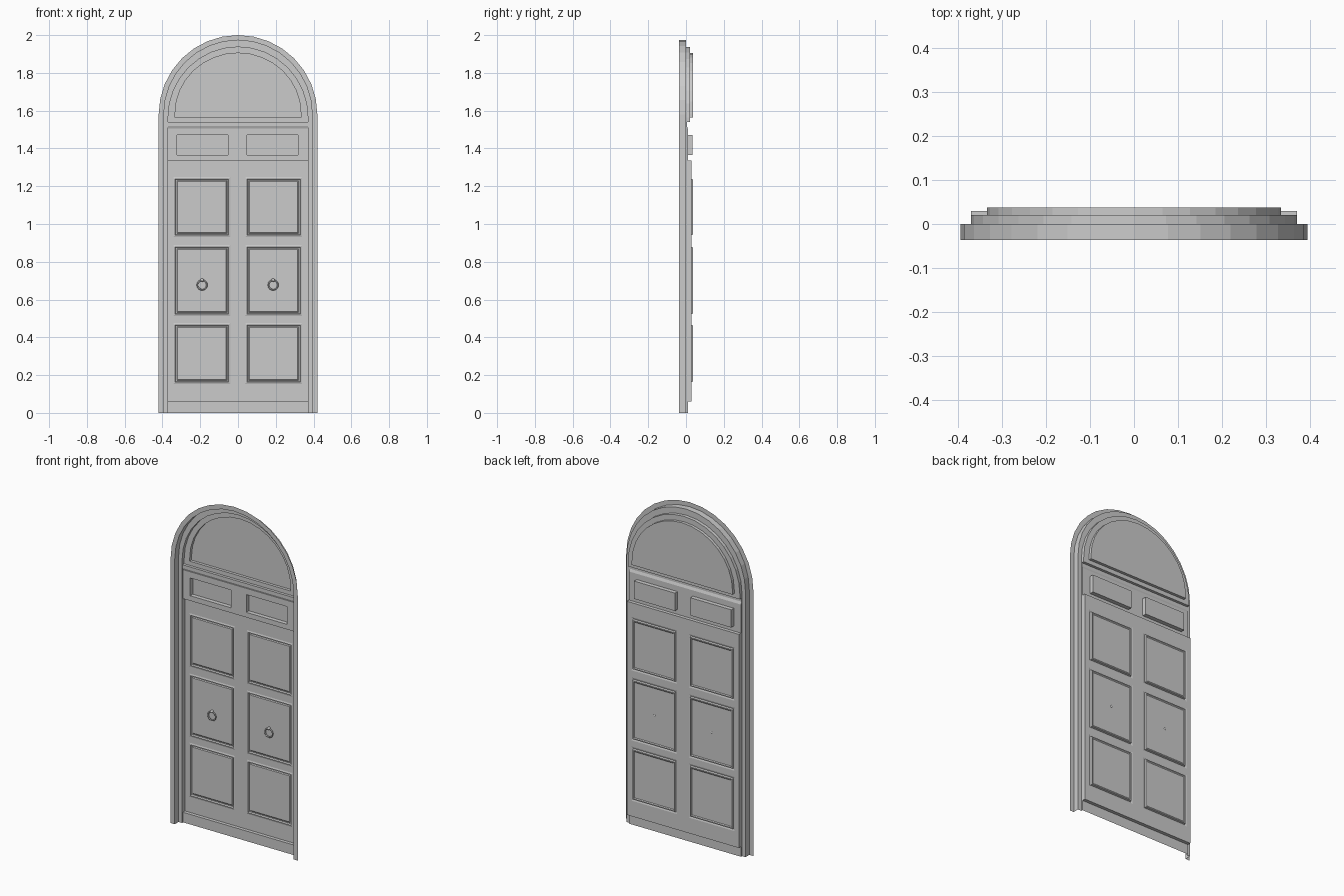
import bpy, bmesh
from math import sin, cos, pi, radians

cube = bpy.data.objects.get("Cube")
if cube:
    bpy.data.objects.remove(cube)

grey = bpy.data.materials.new("plain grey")
grey.use_nodes = True
grey.diffuse_color = (0.6, 0.6, 0.6, 1)
grey.node_tree.nodes["Principled BSDF"].inputs["Base Color"].default_value = (0.6, 0.6, 0.6, 1)


def make_object(name, faces):
    """Build a sheet from point-list faces, welded and facing the front."""
    bm = bmesh.new()
    for points in faces:
        bm.faces.new([bm.verts.new(p) for p in points])
    bmesh.ops.remove_doubles(bm, verts=bm.verts, dist=0.0003)
    bmesh.ops.recalc_face_normals(bm, faces=bm.faces)
    if sum(f.normal.y * f.calc_area() for f in bm.faces) > 0:
        bmesh.ops.reverse_faces(bm, faces=bm.faces)
    mesh = bpy.data.meshes.new(name)
    bm.to_mesh(mesh)
    bm.free()
    mesh.materials.append(grey)
    obj = bpy.data.objects.new(name, mesh)
    bpy.context.collection.objects.link(obj)
    return obj


def arch(half, spring, top, bottom, y, n=16):
    """Arched outline from the foot at +x over the crown to the foot at -x."""
    curve = [(half * cos(pi * i / n), y, spring + (top - spring) * sin(pi * i / n))
             for i in range(n + 1)]
    return [(half, y, bottom)] + curve + [(-half, y, bottom)]


def rect(x0, x1, z0, z1, y, inset=0):
    return [(x0 + inset, y, z0 + inset), (x1 - inset, y, z0 + inset),
            (x1 - inset, y, z1 - inset), (x0 + inset, y, z1 - inset)]


def bridge(loops, closed=False):
    faces = []
    for a, b in zip(loops, loops[1:]):
        count = len(a)
        for i in range(count if closed else count - 1):
            j = (i + 1) % count
            faces.append([a[i], a[j], b[j], b[i]])
    return faces


def panelled(xs, zs, y, profile):
    """Flat sheet whose odd cells become panels with an (inset, y) profile."""
    faces = []
    for i, (x0, x1) in enumerate(zip(xs, xs[1:])):
        for j, (z0, z1) in enumerate(zip(zs, zs[1:])):
            if i % 2 and j % 2:
                loops = [rect(x0, x1, z0, z1, y)]
                loops += [rect(x0, x1, z0, z1, d, s) for s, d in profile]
                faces += bridge(loops, True) + [loops[-1]]
            else:
                faces.append(rect(x0, x1, z0, z1, y))
    return faces


W = 0.37                      # half width of the opening
FRONT, BACK = -0.036, 0.037
DOOR, RAIL, ARCH = 0.03, 0.01, 0.02

# Stepped surround running to the floor
make_object("arched_frame", bridge([
    arch(0.42, 1.58, 2.0, 0, FRONT),
    arch(0.393, 1.58, 1.973, 0, FRONT),
    arch(0.393, 1.58, 1.973, 0, 0),
    arch(W, 1.565, 1.937, 0, 0)]))

# Fanlight with its recessed pane
opening = arch(W, 1.565, 1.937, 1.54, ARCH)
pane = arch(0.333, 1.585, 1.905, 1.565, ARCH)
pane_back = arch(0.333, 1.585, 1.905, 1.565, BACK)
make_object("fanlight", bridge([arch(W, 1.565, 1.937, 1.54, 0), opening])
            + bridge([opening, pane, pane_back], True) + [pane_back])

# Cornice bar, door ledges and side returns follow one section
section = [(ARCH, 1.54), (0.004, 1.54), (0.004, 1.52), (RAIL, 1.505),
           (RAIL, 1.335), (DOOR, 1.335), (DOOR, 0.06), (RAIL, 0.06), (RAIL, 0)]
mouldings = []
for k, ((y0, z0), (y1, z1)) in enumerate(zip(section, section[1:])):
    if k not in (3, 5):
        mouldings.append([(-W, y0, z0), (W, y0, z0), (W, y1, z1), (-W, y1, z1)])
    if z0 != z1:
        for x in (-W, W):
            mouldings.append([(x, 0, z0), (x, y0, z0), (x, y1, z1), (x, 0, z1)])
make_object("rails_and_returns", mouldings)

# Transom with two plain recesses
make_object("transom_panels", panelled(
    [-W, -0.323, -0.053, 0.048, 0.318, W],
    [1.335, 1.365, 1.471, 1.505], RAIL, [(0, 0.035)]))

# Double door with six moulded panels
make_object("door_leaves", panelled(
    [-W, -0.343, -0.04, 0.037, 0.34, W],
    [0.06, 0.153, 0.476, 0.513, 0.889, 0.931, 1.249, 1.335], DOOR,
    [(0.010, 0.027), (0.013, BACK), (0.019, BACK), (0.024, 0.033)]))

# Ring pulls hanging from studs
for side, x in (("right", -0.19), ("left", 0.186)):
    bpy.ops.mesh.primitive_torus_add(
        major_radius=0.025, minor_radius=0.004, major_segments=24, minor_segments=8,
        location=(x, 0.025, 0.677), rotation=(radians(90), 0, 0))
    ring = bpy.context.object
    ring.name = side + "_ring_pull"
    bpy.ops.mesh.primitive_uv_sphere_add(
        segments=12, ring_count=8, radius=0.009, location=(x, 0.027, 0.703))
    stud = bpy.context.object
    stud.name = side + "_pull_stud"
    for part in (ring, stud):
        part.data.materials.append(grey)
        part.data.shade_smooth()
